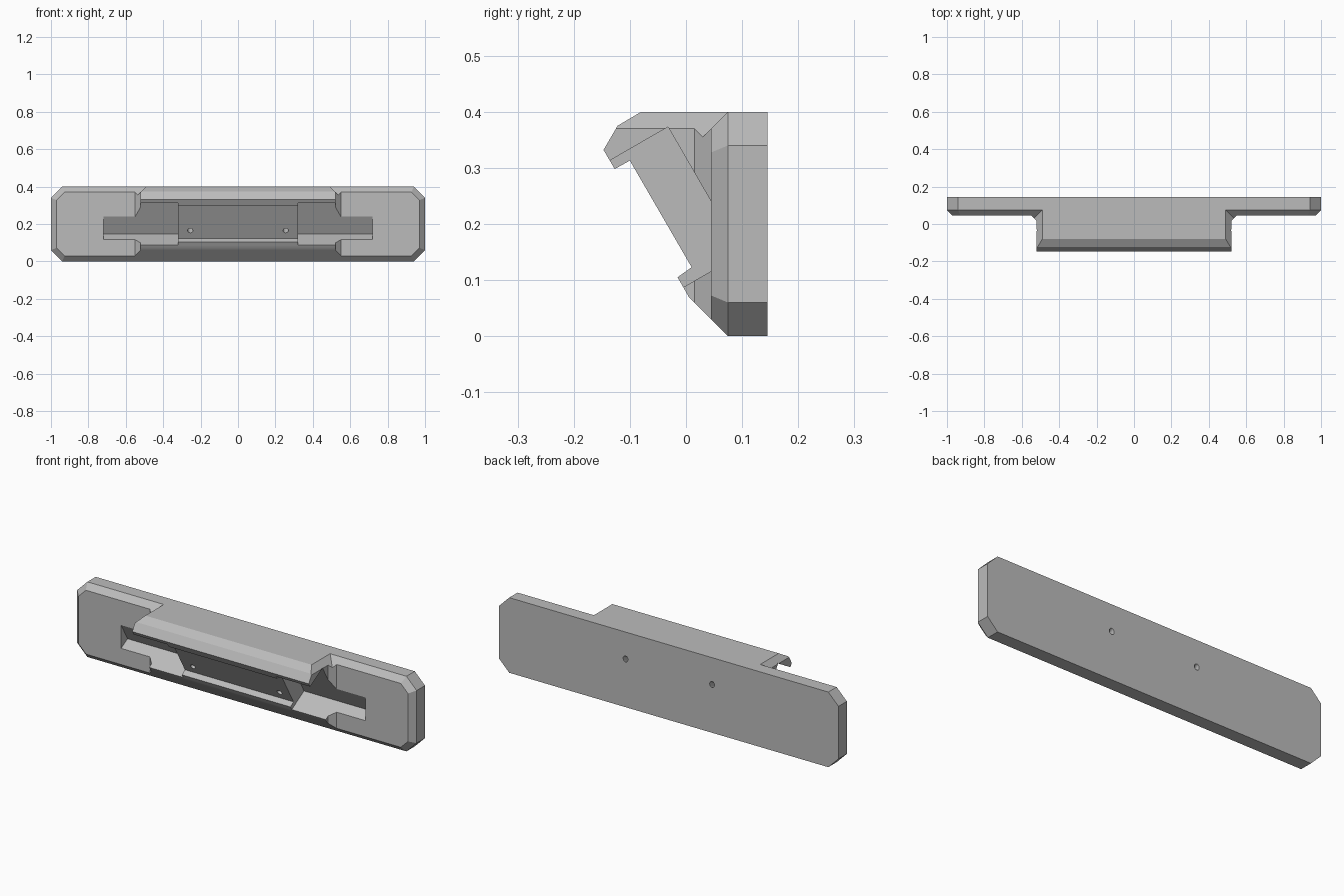
import bpy, bmesh, math
from mathutils import Vector

if "Cube" in bpy.data.objects:
    bpy.data.objects.remove(bpy.data.objects["Cube"], do_unlink=True)

grey = bpy.data.materials.new("light grey plastic")
grey.use_nodes = True
grey.diffuse_color = (0.5, 0.5, 0.5, 1)
grey.node_tree.nodes["Principled BSDF"].inputs["Base Color"].default_value = (0.5, 0.5, 0.5, 1)


def finish(name, bm):
    bmesh.ops.recalc_face_normals(bm, faces=bm.faces)
    mesh = bpy.data.meshes.new(name)
    bm.to_mesh(mesh)
    bm.free()
    mesh.materials.append(grey)
    obj = bpy.data.objects.new(name, mesh)
    bpy.context.collection.objects.link(obj)
    return obj


def loft(name, rings):
    """Solid through matching closed rings, capped at both ends."""
    bm = bmesh.new()
    loops = [[bm.verts.new(p) for p in ring] for ring in rings]
    n = len(loops[0])
    for a, b in zip(loops, loops[1:]):
        for i in range(n):
            j = (i + 1) % n
            bm.faces.new((a[i], a[j], b[j], b[i]))
    bm.faces.new(loops[0])
    bm.faces.new(loops[-1])
    return finish(name, bm)


def prism(name, profile, x0, x1):
    return loft(name, [[(x, y, z) for y, z in profile] for x in (x0, x1)])


def octagon(y, inset, chamfer):
    """Rectangle with clipped corners, in the plane of the plate."""
    w, h = 1 - inset, 0.2 - inset
    pts = [(w, h - chamfer), (w - chamfer, h), (chamfer - w, h), (-w, h - chamfer),
           (-w, chamfer - h), (chamfer - w, -h), (w - chamfer, -h), (w, chamfer - h)]
    return [(x, y, z + 0.2) for x, z in pts]


def cylinder(name, centre, direction, radius, length, sides):
    bm = bmesh.new()
    bmesh.ops.create_cone(bm, cap_ends=True, segments=sides, radius1=radius,
                          radius2=radius, depth=length)
    turn = Vector(direction).to_track_quat('Z', 'Y').to_matrix().to_4x4()
    turn.translation = centre
    bm.transform(turn)
    return finish(name, bm)


def combine(target, tool, operation):
    tool.hide_render = True
    mod = target.modifiers.new("cut", 'BOOLEAN')
    mod.operation, mod.solver, mod.object = operation, 'EXACT', tool
    bpy.context.view_layer.objects.active = target
    bpy.ops.object.modifier_apply(modifier=mod.name)
    bpy.data.objects.remove(tool, do_unlink=True)


# Mounting plate with clipped corners and a bevelled front rim
inner = 0.06 - 0.03 * (2 - math.sqrt(2))
plate = loft("mounting_bracket", [octagon(0.145, 0, 0.06), octagon(0.075, 0, 0.06),
                                  octagon(0.045, 0.03, inner)])

# Overhanging tilted holder with a lip above and below
holder = prism("holder", [(0.1, 0.4), (-0.08, 0.4), (-0.122, 0.375), (-0.147, 0.332),
                          (-0.127, 0.298), (-0.1, 0.313), (0.01, 0.123), (-0.015, 0.105),
                          (0.005, 0.07), (0.075, 0), (0.1, 0)], -0.52, 0.52)

# Chamfer the upper end edges of the holder
bm = bmesh.new()
bm.from_mesh(holder.data)
for side in (-1, 1):
    cut = bmesh.ops.bisect_plane(bm, geom=bm.verts[:] + bm.edges[:] + bm.faces[:],
                                 plane_co=(side * 0.49, 0, 0.4), plane_no=(side, 0, 1),
                                 clear_outer=True)
    rim = [e for e in cut["geom_cut"] if isinstance(e, bmesh.types.BMEdge)]
    bmesh.ops.holes_fill(bm, edges=rim)
bmesh.ops.recalc_face_normals(bm, faces=bm.faces)
bm.to_mesh(holder.data)
bm.free()
combine(plate, holder, 'UNION')

# Corner fillets where the holder ends meet the plate
for side in (-1, 1):
    bm = bmesh.new()
    corners = [(0.52, 0.015, 0.37), (0.535, 0.03, 0.355), (0.55, 0.045, 0.37), (0.52, 0.045, 0.37)]
    top = [bm.verts.new((side * x, y, z)) for x, y, z in corners]
    low = [bm.verts.new((side * x, y, 0.075 - y)) for x, y, z in corners]
    a, b, c, d = top
    bm.faces.new((a, b, d))
    bm.faces.new((b, c, d))
    bm.faces.new(low)
    for i in range(4):
        j = (i + 1) % 4
        bm.faces.new((top[i], top[j], low[j], low[i]))
    combine(plate, finish("fillet", bm), 'UNION')

# Deep tilted pockets at both sides, screw holes and slanted wire holes
tilt = Vector((0, math.cos(math.radians(30)), math.sin(math.radians(30))))
upper, lower = Vector((0, -0.032, 0.373)), Vector((0, 0.0985, 0.147))
pocket = [p.yz for p in (upper, lower, lower - tilt * 0.3, upper - tilt * 0.3)]
for side in (-1, 1):
    combine(plate, prism("pocket", pocket, side * 0.32, side * 0.72), 'DIFFERENCE')
    combine(plate, cylinder("counterbore", (side * 0.86, 0.045, 0.2), (0, 1, 0),
                            0.082, 0.1, 48), 'DIFFERENCE')
    combine(plate, cylinder("screw_hole", (side * 0.86, 0.1, 0.2), (0, 1, 0),
                            0.035, 0.3, 32), 'DIFFERENCE')
    combine(plate, cylinder("wire_hole", (side * 0.255, 0.1, 0.231), tilt,
                            0.014, 0.5, 24), 'DIFFERENCE')

bpy.ops.object.select_all(action='DESELECT')
plate.select_set(True)
bpy.context.view_layer.objects.active = plate
bpy.ops.object.shade_smooth_by_angle(angle=math.radians(20))
